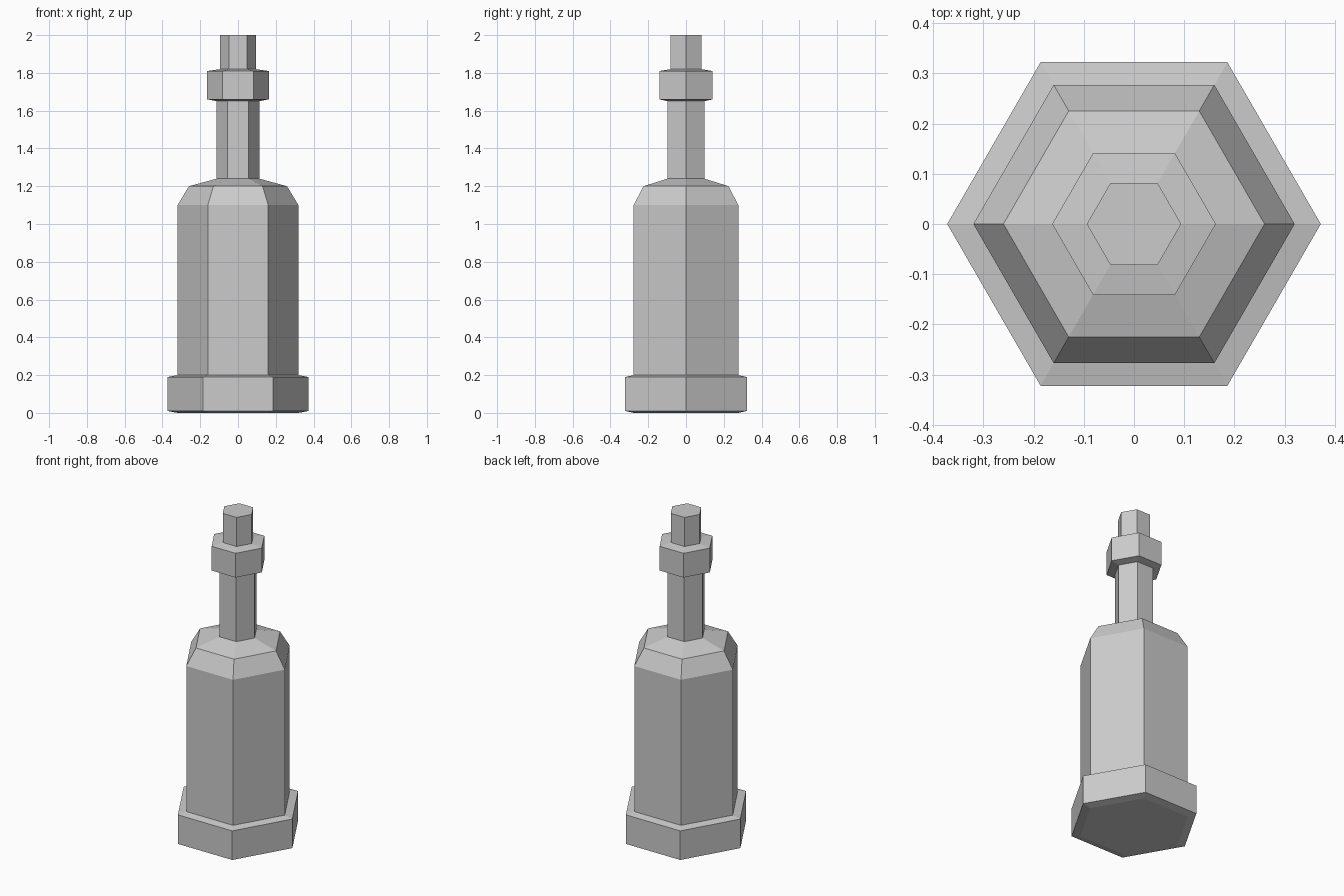
import bpy, bmesh
from math import cos, sin, pi

if "Cube" in bpy.data.objects:
    bpy.data.objects.remove(bpy.data.objects["Cube"])

SIDES = 6

# (radius, height) outline from the underside to the top
PROFILE = [
    (0.32, 0.00), (0.372, 0.01), (0.372, 0.19),   # base band
    (0.32, 0.20), (0.32, 1.10),                   # body
    (0.26, 1.20), (0.113, 1.24),                  # shoulder
    (0.113, 1.65),                                # neck
    (0.163, 1.66), (0.163, 1.81),                 # collar
    (0.094, 1.82), (0.094, 2.00),                 # mouth
]


def lathe(name, profile):
    """Sweep an outline around z with flat sides and capped ends."""
    bm = bmesh.new()
    rings = [[bm.verts.new((r * cos(2 * pi * i / SIDES),
                            r * sin(2 * pi * i / SIDES), z))
              for i in range(SIDES)] for r, z in profile]
    for low, high in zip(rings, rings[1:]):
        for i in range(SIDES):
            j = (i + 1) % SIDES
            bm.faces.new((low[i], low[j], high[j], high[i]))
    bm.faces.new(rings[0][::-1])
    bm.faces.new(rings[-1])
    mesh = bpy.data.meshes.new(name)
    bm.to_mesh(mesh)
    bm.free()
    obj = bpy.data.objects.new(name, mesh)
    bpy.context.collection.objects.link(obj)
    return obj


# Six-sided bottle as one closed shell
lathe("bottle", PROFILE)
